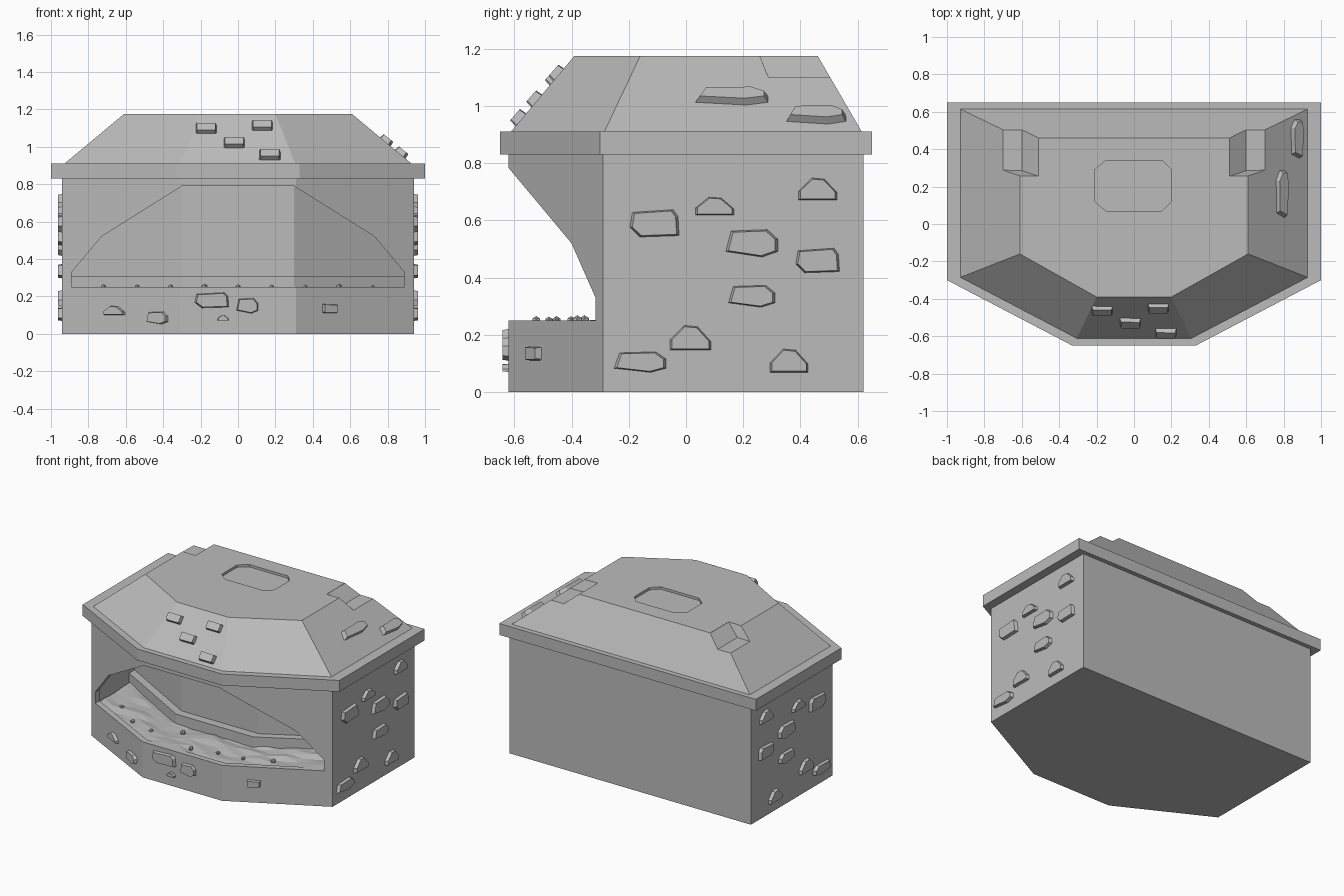
import bpy, bmesh, random
from mathutils import Vector

random.seed(4)
if "Cube" in bpy.data.objects:
    bpy.data.objects.remove(bpy.data.objects["Cube"])

STONE = (0.5, 0.5, 0.5, 1)
mat = bpy.data.materials.new("grey stone")
mat.diffuse_color = STONE
mat.use_nodes = True
mat.node_tree.nodes["Principled BSDF"].inputs["Base Color"].default_value = STONE


def finish(name, bm):
    bmesh.ops.recalc_face_normals(bm, faces=bm.faces)
    mesh = bpy.data.meshes.new(name)
    bm.to_mesh(mesh)
    bm.free()
    mesh.materials.append(mat)
    ob = bpy.data.objects.new(name, mesh)
    bpy.context.collection.objects.link(ob)
    return ob


def loft(name, ring_a, ring_b):
    """Closed solid between two rings with matching points."""
    bm = bmesh.new()
    a = [bm.verts.new(p) for p in ring_a]
    b = [bm.verts.new(p) for p in ring_b]
    bm.faces.new(a)
    bm.faces.new(b)
    for i in range(len(a)):
        j = (i + 1) % len(a)
        bm.faces.new((a[i], a[j], b[j], b[i]))
    return finish(name, bm)


def plan(side, back, corner, nose, front, z):
    """Six-sided floor plan with an angled front."""
    half = [(side, back), (side, corner), (nose, front)]
    return [(x, y, z) for x, y in half] + [(-x, y, z) for x, y in reversed(half)]


def cut(ob, cutter):
    cutter.hide_render = True
    cutter.hide_set(True)
    m = ob.modifiers.new(cutter.name, "BOOLEAN")
    m.object = cutter
    m.operation = "DIFFERENCE"
    m.solver = "EXACT"


# Hollow body with an arched mouth
outer = (0.94, 0.62, -0.29, 0.31, -0.62)
inner = (0.90, 0.58, -0.265, 0.30, -0.58)
body = loft("body", plan(*outer, 0), plan(*outer, 0.84))
cut(body, loft("hollow_cutter", plan(*inner, 0.235), plan(*inner, 0.81)))
half_arch = [(0.89, 0.25), (0.89, 0.33), (0.73, 0.52), (0.30, 0.79)]
arch = half_arch + [(-x, z) for x, z in reversed(half_arch)]
cut(body, loft("arch_cutter", [(x, -1, z) for x, z in arch], [(x, 0.3, z) for x, z in arch]))

# Inner back wall and its low step
for name, shift, top in (("inner_wall", 0.42, 0.82), ("inner_step", 0.36, 0.31)):
    p = (0.91, 0.59, -0.28 + shift, 0.30, -0.62 + shift)
    loft(name, plan(*p, 0.22), plan(*p, top))


# Uneven hearth floor with loose pebbles
def front_y(x):
    return -0.62 + max(0, abs(x) - 0.31) * 0.33 / 0.63


bm = bmesh.new()
bmesh.ops.create_grid(bm, x_segments=16, y_segments=6, size=1)
for v in bm.verts:
    x, t = v.co.x * 0.89, (v.co.y + 1) / 2
    v.co = (x, front_y(x) + 0.035 + t * 0.36, 0.242 + random.uniform(-0.008, 0.01))
bmesh.ops.triangulate(bm, faces=bm.faces)
finish("hearth_floor", bm)

bm = bmesh.new()
for i in range(9):
    x = -0.72 + i * 0.18
    new = bmesh.ops.create_icosphere(bm, subdivisions=1, radius=random.uniform(0.012, 0.02))
    at = Vector((x, front_y(x) + random.uniform(0.09, 0.3), 0.25))
    bmesh.ops.translate(bm, verts=new["verts"], vec=at)
finish("hearth_pebbles", bm)

# Overhanging ledge
rim = (1.0, 0.65, -0.30, 0.33, -0.65)
loft("ledge", plan(*rim, 0.83), plan(*rim, 0.91))

# Hipped roof with a shallow vent recess and two notched back corners
roof = loft("roof", plan(*outer, 0.90), plan(0.61, 0.46, -0.16, 0.20, -0.39, 1.175))
vent = [(-0.21, 0.12), (-0.15, 0.07), (0.15, 0.07), (0.20, 0.12),
        (0.20, 0.29), (0.15, 0.34), (-0.15, 0.34), (-0.21, 0.29)]
cut(roof, loft("vent_cutter", [(x, y, 1.158) for x, y in vent], [(x, y, 1.3) for x, y in vent]))
for s, side in ((1, "left"), (-1, "right")):
    low = [(s * 0.60, 0.285), (s * 0.9, 0.295), (s * 0.9, 0.8), (s * 0.60, 0.8)]
    high = [(s * 0.51, 0.255), (s * 0.9, 0.265), (s * 0.9, 0.8), (s * 0.51, 0.8)]
    cut(roof, loft("notch_cutter_" + side, [(x, y, 1.10) for x, y in low],
                   [(x, y, 1.175) for x, y in high]))
    # Extend the cutter above the roof top
    cut(roof, loft("notch_top_cutter_" + side, [(x, y, 1.174) for x, y in high],
                   [(x, y, 1.3) for x, y in high]))

# Raised stones: outlines in a unit square
DOME = [(-1, -1), (1, -1), (1, -0.3), (0.35, 0.9), (-0.3, 1), (-1, -0.2)]
SLAB = [(-1, -0.3), (-0.6, -1), (1, -0.9), (0.95, 0.5), (0.75, 1), (-0.9, 0.8)]
HEX = [(-1, -0.6), (0.4, -1), (1, -0.6), (1, 0.3), (0.6, 1), (-0.8, 0.9)]
BRICK = [(-1, -0.8), (-0.9, -1), (0.9, -1), (1, -0.8), (1, 0.9), (-1, 1)]


def stone(name, shape, at, along, normal, w, h, depth=0.022):
    u, n = Vector(along).normalized(), Vector(normal).normalized()
    v = n.cross(u)
    if v.z < 0:
        v = -v

    def ring(scale, out):
        return [Vector(at) + u * a * scale * w / 2 + v * b * scale * h / 2 + n * out for a, b in shape]

    loft(name, ring(1, -0.01), ring(0.86, depth))


side_stones = [(SLAB, -0.11, 0.59, 0.18, 0.10), (DOME, 0.10, 0.65, 0.14, 0.065),
               (HEX, 0.23, 0.52, 0.19, 0.10), (DOME, 0.46, 0.71, 0.14, 0.08),
               (SLAB, 0.46, 0.46, 0.16, 0.09), (HEX, 0.23, 0.335, 0.17, 0.08),
               (DOME, 0.015, 0.19, 0.15, 0.09), (HEX, -0.16, 0.105, 0.19, 0.075),
               (DOME, 0.36, 0.11, 0.14, 0.085)]
for s, side in ((1, "left"), (-1, "right")):
    for i, (shape, y, z, w, h) in enumerate(side_stones):
        stone(f"{side}_wall_stone_{i}", shape, (s * 0.94, y, z), (0, 1, 0), (s, 0, 0), w, h)

# Stones on the front of the hearth base, following its three facets
base_stones = [(DOME, -0.66, 0.125, 0.13, 0.05), (HEX, -0.43, 0.085, 0.13, 0.07),
               (SLAB, -0.14, 0.18, 0.19, 0.085), (HEX, 0.05, 0.15, 0.12, 0.085),
               (DOME, -0.08, 0.085, 0.06, 0.03), (BRICK, 0.49, 0.135, 0.09, 0.05)]
for i, (shape, x, z, w, h) in enumerate(base_stones):
    tilt = 0 if abs(x) < 0.31 else 0.524 * (1 if x > 0 else -1)
    stone(f"base_stone_{i}", shape, (x, front_y(x), z), (1, tilt, 0), (tilt, -1, 0), w, h)

# Stones on the front and left roof slopes
for i, (x, z) in enumerate([(-0.17, 1.095), (0.13, 1.11), (-0.02, 1.02), (0.17, 0.955)]):
    y = -0.62 + (z - 0.91) * 0.23 / 0.265
    stone(f"roof_front_stone_{i}", BRICK, (x, y, z), (1, 0, 0), (0, -0.265, 0.23), 0.115, 0.06)
for i, (y, z, w) in enumerate([(0.16, 1.03, 0.26), (0.455, 0.965, 0.21)]):
    x = 0.94 - (z - 0.91) * 0.33 / 0.265
    stone(f"roof_left_stone_{i}", HEX, (x, y, z), (0, 1, 0), (0.265, 0, 0.33), w, 0.075)
